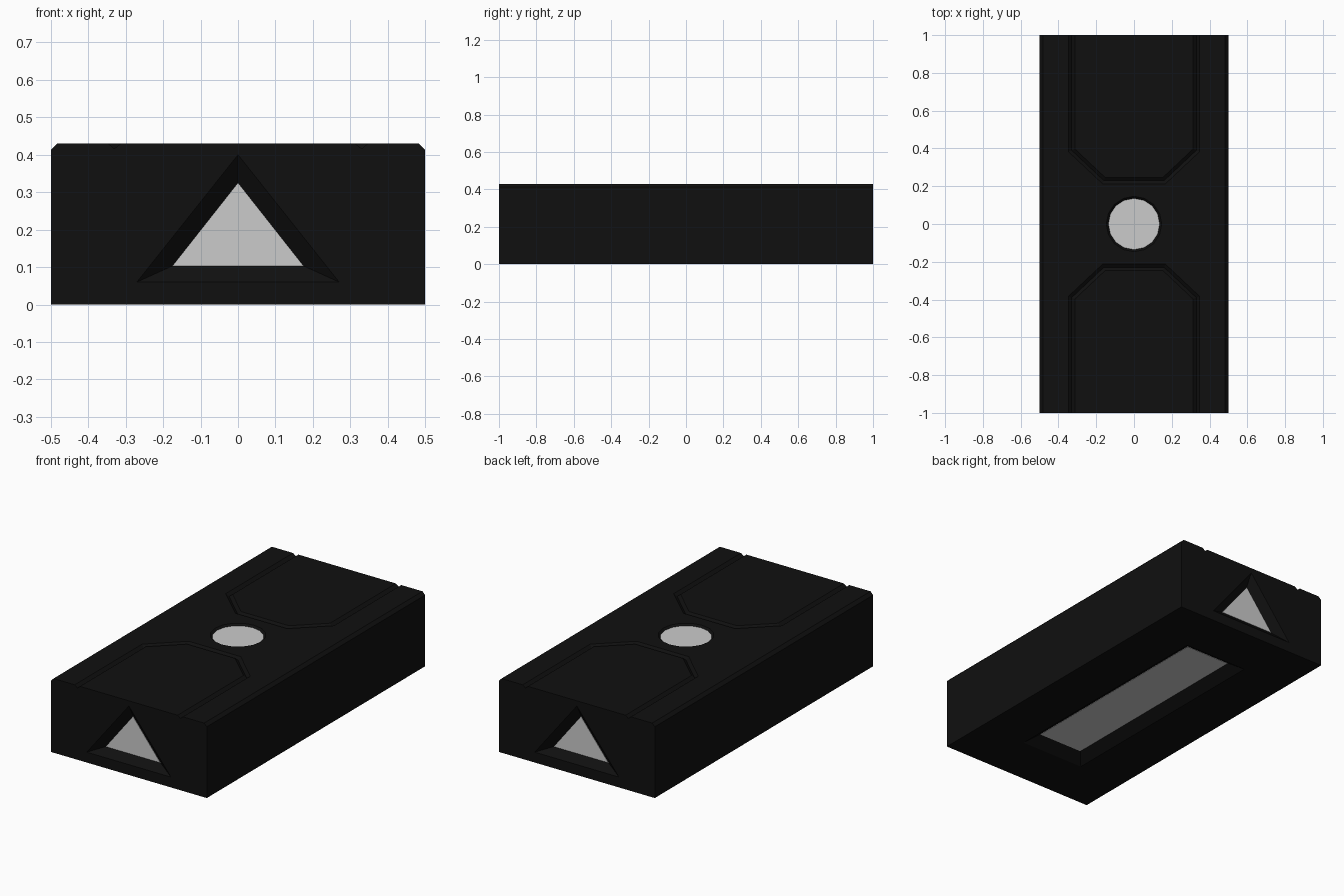
import bpy, bmesh, math
from mathutils import Vector

if "Cube" in bpy.data.objects:
    bpy.data.objects.remove(bpy.data.objects["Cube"])

H = 0.43
black = bpy.data.materials.new("matte_black")
black.diffuse_color = (0.005, 0.005, 0.005, 1)
black.use_nodes = True
black.node_tree.nodes["Principled BSDF"].inputs["Base Color"].default_value = black.diffuse_color


def loft(name, rings, mat=None):
    """Closed solid skinned through a series of equal-sized rings."""
    bm = bmesh.new()
    vs = [[bm.verts.new(p) for p in r] for r in rings]
    n = len(rings[0])
    for a, b in zip(vs, vs[1:]):
        for i in range(n):
            j = (i + 1) % n
            bm.faces.new((a[i], a[j], b[j], b[i]))
    bm.faces.new(vs[0])
    bm.faces.new(vs[-1])
    bmesh.ops.recalc_face_normals(bm, faces=bm.faces)
    me = bpy.data.meshes.new(name)
    bm.to_mesh(me)
    bm.free()
    if mat:
        me.materials.append(mat)
    ob = bpy.data.objects.new(name, me)
    bpy.context.collection.objects.link(ob)
    return ob


def cut(cutter):
    """Subtract a cutter from the body and discard it."""
    m = body.modifiers.new("cut", 'BOOLEAN')
    m.operation, m.solver, m.object = 'DIFFERENCE', 'EXACT', cutter
    bpy.context.view_layer.objects.active = body
    bpy.ops.object.modifier_apply(modifier=m.name)
    bpy.data.objects.remove(cutter)


def window(name, outer, inner):
    """Sloped recess from outer rim to inner floor, with a pale panel on the floor."""
    outer, inner = [Vector(p) for p in outer], [Vector(p) for p in inner]
    over = [o + (o - i) * 0.3 for o, i in zip(outer, inner)]
    cut(loft("cutter", [over, inner], black))
    e1, e2 = inner[1] - inner[0], inner[2] - inner[1]
    nrm = e1.cross(e2).normalized()
    if nrm.dot(outer[0] - inner[0]) < 0:
        nrm = -nrm
    loft(name, [[p - nrm * 0.004 for p in inner], [p + nrm * 0.002 for p in inner]])


def rect(a, b, z):
    return [(-a, -b, z), (a, -b, z), (a, b, z), (-a, b, z)]


def circle(r, z, n=16):
    return [(r * math.cos(2 * math.pi * i / n), r * math.sin(2 * math.pi * i / n), z)
            for i in range(n)]


# Block with chamfered long top edges
c = 0.017
profile = [(-.5, 0), (.5, 0), (.5, H - c), (.5 - c, H), (-.5 + c, H), (-.5, H - c)]
body = loft("body", [[(x, y, z) for x, z in profile] for y in (-1, 1)], black)

# Panel-line grooves on top, one per end
path = [(-.33, 1.1), (-.33, .39), (-.16, .23), (.16, .23), (.33, .39), (.33, 1.1)]
w, d = 0.017, 0.014
for s in (1, -1):
    pts = [Vector((x, y * s)) for x, y in path]
    rings = []
    for i, p in enumerate(pts):
        t1 = (p - pts[max(i - 1, 0)]).normalized()
        t2 = (pts[min(i + 1, len(pts) - 1)] - p).normalized()
        t1, t2 = (t1 if i else t2), (t2 if i < len(pts) - 1 else t1)
        n1, n2 = Vector((-t1.y, t1.x)), Vector((-t2.y, t2.x))
        m = (n1 + n2) / (1 + n1.dot(n2))
        a, b = p + m * w * 2, p - m * w * 2
        rings.append([(a.x, a.y, H + d), (b.x, b.y, H + d), (p.x, p.y, H - d)])
    cut(loft("groove_cutter", rings, black))

# Triangular end windows
rim = [(-.27, .06), (.27, .06), (0, .40)]
pane = [(-.175, .103), (.175, .103), (0, .325)]
for s, label in ((-1, "front"), (1, "back")):
    window(label + "_triangle_panel", [(x, s, z) for x, z in rim],
           [(x, s * 0.96, z) for x, z in pane])

# Round top button and long bottom panel
window("top_round_panel", circle(.147, H), circle(.136, H - .012))
window("bottom_panel", rect(.204, .697, 0), rect(.143, .628, .046))
